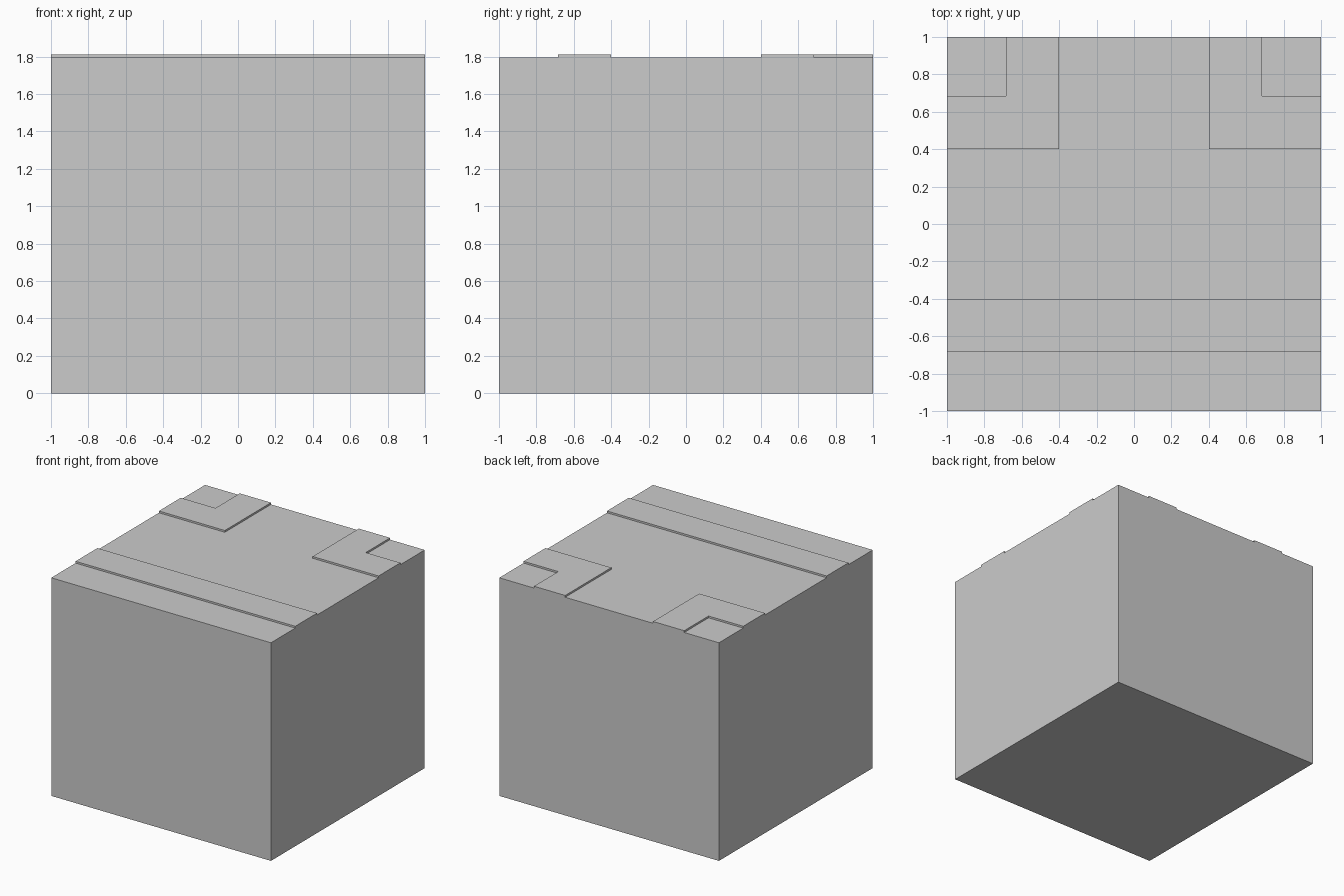
import bpy, bmesh
from mathutils import Matrix, Vector

if "Cube" in bpy.data.objects:
    bpy.data.objects.remove(bpy.data.objects["Cube"])

BODY_H, RAISE = 1.795, 0.015
INNER, OUTER = 0.4, 0.684

bm = bmesh.new()

# main block
bmesh.ops.create_cube(bm, size=1, matrix=Matrix.Translation((0, 0, BODY_H / 2))
                      @ Matrix.Diagonal((2, 2, BODY_H, 1)))


# cut the block along the outlines of the raised bands
def cut(axis, pos):
    normal = Vector((0, 0, 0))
    normal[axis] = 1
    bmesh.ops.bisect_plane(bm, geom=bm.verts[:] + bm.edges[:] + bm.faces[:],
                           plane_co=normal * pos, plane_no=normal)


for axis in (0, 1):
    for pos in (-OUTER, -INNER, INNER, OUTER):
        cut(axis, pos)


# front strip plus an L-shaped band around each back corner
def is_raised(face):
    c = face.calc_center_median()
    if face.normal.z < 0.9:
        return False
    x, y = abs(c.x), c.y
    strip = -OUTER < y < -INNER
    corner = x > INNER and y > INNER and not (x > OUTER and y > OUTER)
    return strip or corner


bm.normal_update()
bands = [f for f in bm.faces if is_raised(f)]
result = bmesh.ops.extrude_face_region(bm, geom=bands)
new_verts = [g for g in result["geom"] if isinstance(g, bmesh.types.BMVert)]
bmesh.ops.translate(bm, verts=new_verts, vec=(0, 0, RAISE))

# merge the leftover flat cuts
bmesh.ops.dissolve_limit(bm, angle_limit=0.01, verts=bm.verts[:], edges=bm.edges[:])
bmesh.ops.recalc_face_normals(bm, faces=bm.faces[:])

mesh = bpy.data.meshes.new("block_with_raised_bands")
bm.to_mesh(mesh)
bm.free()
block = bpy.data.objects.new("block_with_raised_bands", mesh)
bpy.context.collection.objects.link(block)
